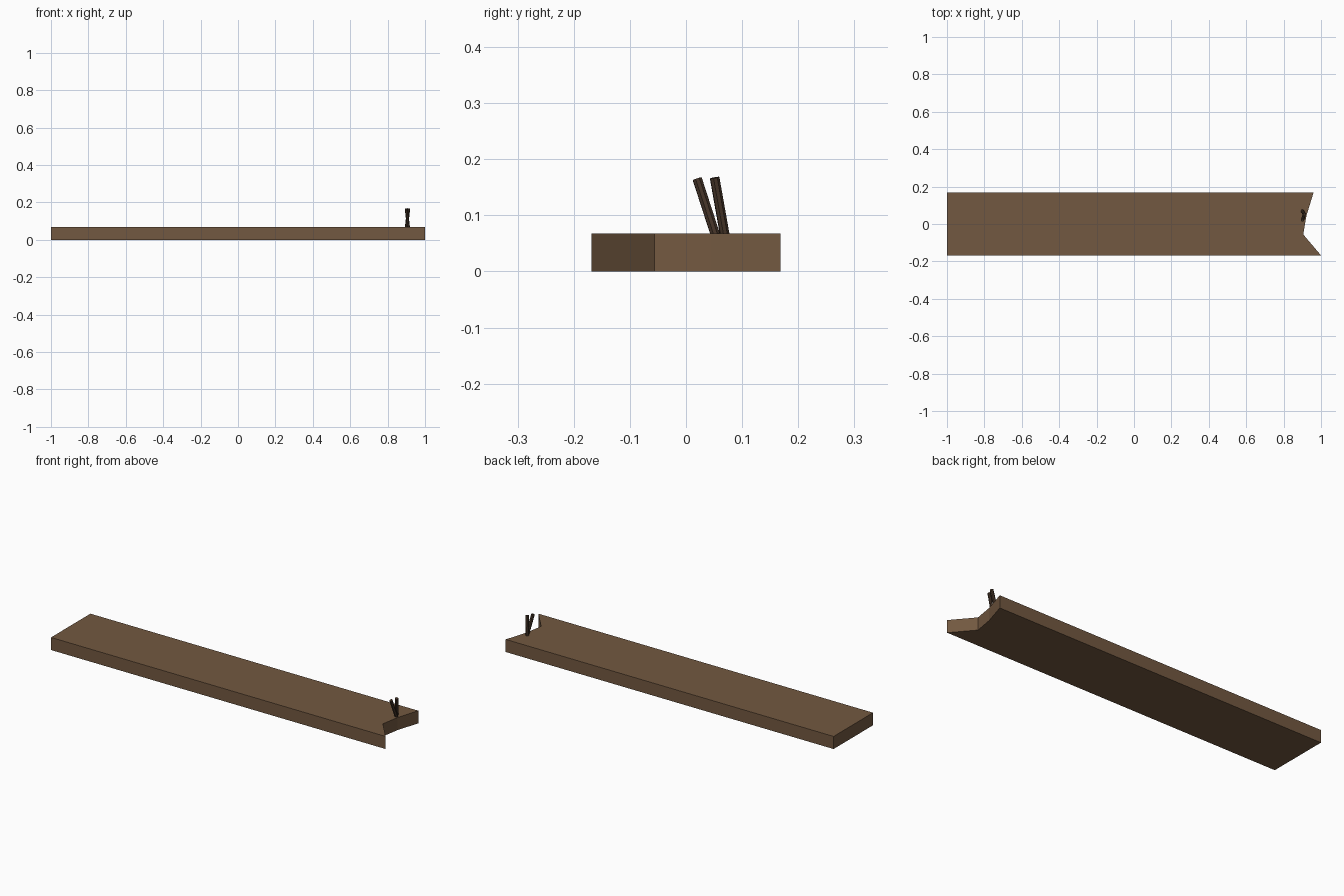
import bpy, bmesh
from mathutils import Vector

if "Cube" in bpy.data.objects:
    bpy.data.objects.remove(bpy.data.objects["Cube"])


def material(name, color):
    m = bpy.data.materials.new(name)
    m.diffuse_color = (*color, 1)
    m.use_nodes = True
    m.node_tree.nodes["Principled BSDF"].inputs["Base Color"].default_value = m.diffuse_color
    return m


wood = material("brown wood", (0.17, 0.098, 0.052))
dark = material("dark twig", (0.062, 0.036, 0.022))


def add_object(name, bm, mat):
    bmesh.ops.recalc_face_normals(bm, faces=bm.faces)
    mesh = bpy.data.meshes.new(name)
    bm.to_mesh(mesh)
    bm.free()
    mesh.materials.append(mat)
    ob = bpy.data.objects.new(name, mesh)
    bpy.context.collection.objects.link(ob)
    return ob


# Plank: outline with a broken notched end, extruded upward
outline = [(-1, -0.168), (1, -0.168), (0.905, -0.056), (0.922, 0.045),
           (0.96, 0.168), (-1, 0.168)]
bm = bmesh.new()
face = bm.faces.new([bm.verts.new((x, y, 0)) for x, y in outline])
ext = bmesh.ops.extrude_face_region(bm, geom=[face])
top = [v for v in ext["geom"] if isinstance(v, bmesh.types.BMVert)]
bmesh.ops.translate(bm, verts=top, vec=(0, 0, 0.068))
add_object("plank", bm, wood)


# Two slim leaning pegs near the broken end
def peg(name, start, end, radius=0.0088):
    start, end = Vector(start), Vector(end)
    axis = end - start
    bm = bmesh.new()
    bmesh.ops.create_cone(bm, cap_ends=True, segments=8, radius1=radius,
                          radius2=radius, depth=axis.length)
    rot = axis.to_track_quat('Z', 'Y').to_matrix().to_4x4()
    bmesh.ops.transform(bm, matrix=rot, verts=bm.verts)
    bmesh.ops.translate(bm, verts=bm.verts, vec=(start + end) / 2)
    add_object(name, bm, dark)


peg("front_peg", (0.912, 0.054, 0.06), (0.900, 0.020, 0.165))
peg("back_peg", (0.900, 0.070, 0.06), (0.912, 0.051, 0.167))
